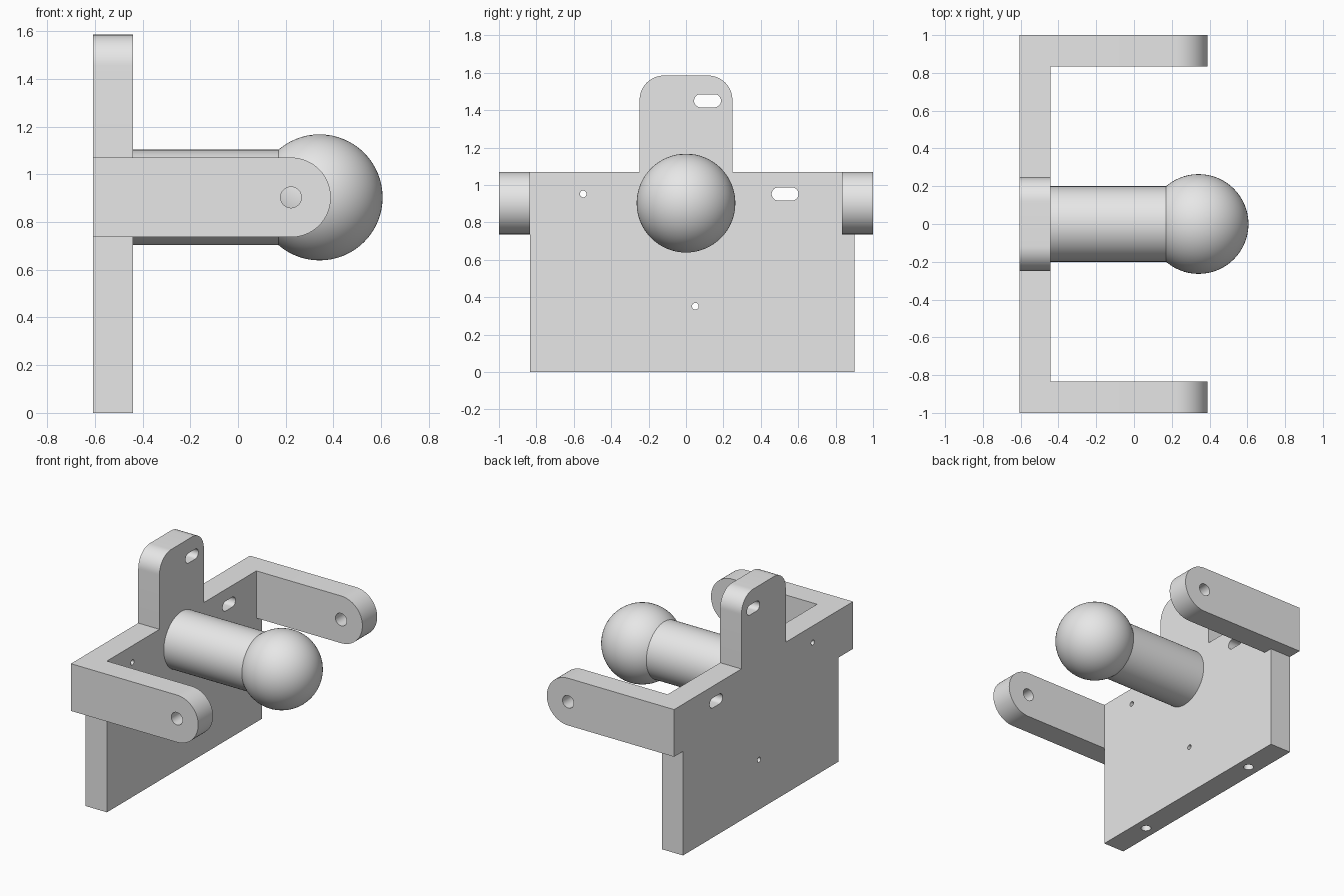
import bpy, bmesh, math
from mathutils import Matrix, Vector

cube = bpy.data.objects.get("Cube")
if cube:
    bpy.data.objects.remove(cube, do_unlink=True)

GREY = bpy.data.materials.new("plain_grey")
GREY.use_nodes = True
GREY.diffuse_color = (0.8, 0.8, 0.8, 1)
GREY.node_tree.nodes["Principled BSDF"].inputs["Base Color"].default_value = (0.8, 0.8, 0.8, 1)

BACK, FACE = -0.607, -0.441      # plate thickness along x
AXIS_Z = 0.903                   # height of arms, shaft and ball
ARM_R = 0.167


def arc(cu, cv, r, start, end, steps=16):
    """Points on an arc, angles in degrees."""
    angles = [math.radians(start + (end - start) * i / steps) for i in range(steps + 1)]
    return [(cu + r * math.cos(a), cv + r * math.sin(a)) for a in angles]


def slot(cu, cv, half, r):
    return arc(cu + half, cv, r, -90, 90) + arc(cu - half, cv, r, 90, 270)


def circle(cu, cv, r):
    return arc(cu, cv, r, 0, 345, 23)


def prism(name, profile, axis, lo, hi):
    """Extrude a 2D profile along x, y or z between lo and hi."""
    place = {"x": lambda u, v, w: (w, u, v),
             "y": lambda u, v, w: (u, w, v),
             "z": lambda u, v, w: (u, v, w)}[axis]
    bm = bmesh.new()
    face = bm.faces.new([bm.verts.new(place(u, v, lo)) for u, v in profile])
    top = bmesh.ops.extrude_face_region(bm, geom=[face])["geom"]
    moved = [g for g in top if isinstance(g, bmesh.types.BMVert)]
    bmesh.ops.translate(bm, verts=moved, vec=Vector(place(0, 0, hi - lo)))
    bmesh.ops.recalc_face_normals(bm, faces=bm.faces)
    return finish(name, bm)


def finish(name, bm):
    mesh = bpy.data.meshes.new(name)
    bm.to_mesh(mesh)
    bm.free()
    mesh.materials.append(GREY)
    obj = bpy.data.objects.new(name, mesh)
    bpy.context.collection.objects.link(obj)
    return obj


def select(obj):
    bpy.ops.object.select_all(action="DESELECT")
    obj.select_set(True)
    bpy.context.view_layer.objects.active = obj


def cut(obj, cutters):
    """Subtract the cutters and discard them."""
    select(obj)
    for c in cutters:
        c.hide_render = True
        mod = obj.modifiers.new("hole", "BOOLEAN")
        mod.operation, mod.solver, mod.object = "DIFFERENCE", "EXACT", c
        bpy.ops.object.modifier_apply(modifier=mod.name)
        bpy.data.objects.remove(c, do_unlink=True)


def smooth(obj):
    select(obj)
    bpy.ops.object.shade_smooth_by_angle(angle=math.radians(30))


# Back plate with side ears and a rounded top tab
ear_low, ear_top = AXIS_Z - ARM_R, AXIS_Z + ARM_R
tab, tab_top, tab_r = 0.248, 1.585, 0.13
outline = [(-0.835, 0), (0.9, 0), (0.9, ear_low), (1, ear_low), (1, ear_top), (tab, ear_top)]
outline += arc(tab - tab_r, tab_top - tab_r, tab_r, 0, 90)
outline += arc(tab_r - tab, tab_top - tab_r, tab_r, 90, 180)
outline += [(-tab, ear_top), (-1, ear_top), (-1, ear_low), (-0.835, ear_low)]
plate = prism("back_plate", outline, "x", BACK, FACE)

# Slots and pin holes through the plate, blind holes in its bottom edge
through = [slot(0.115, 1.45, 0.037, 0.035), slot(0.53, 0.952, 0.037, 0.035),
           circle(-0.55, 0.952, 0.018), circle(0.05, 0.352, 0.018)]
holes = [prism("cutter", p, "x", BACK - 0.1, FACE + 0.1) for p in through]
holes += [prism("cutter", circle((BACK + FACE) / 2, y, 0.034), "z", -0.1, 0.25)
          for y in (-0.5, 0.567)]
cut(plate, holes)
smooth(plate)

# Two round-ended side arms with pivot holes
pivot_x = 0.222
arm_outline = [(FACE, ear_top), (FACE, ear_low)] + arc(pivot_x, AXIS_Z, ARM_R, -90, 90, 32)
for name, lo, hi in (("right_arm", -1, -0.835), ("left_arm", 0.835, 1)):
    arm = prism(name, arm_outline, "y", lo, hi)
    cut(arm, [prism("cutter", circle(pivot_x, AXIS_Z, 0.044), "y", lo - 0.1, hi + 0.1)])
    smooth(arm)

# Shaft standing out from the plate
shaft = prism("shaft", arc(0, AXIS_Z, 0.2, 0, 354.375, 63), "x", FACE, 0.18)
smooth(shaft)

# Ball at the end of the shaft
bm = bmesh.new()
bmesh.ops.create_uvsphere(bm, u_segments=64, v_segments=32, radius=0.264,
                          matrix=Matrix.Translation((0.342, 0, AXIS_Z)))
ball = finish("ball", bm)
smooth(ball)
